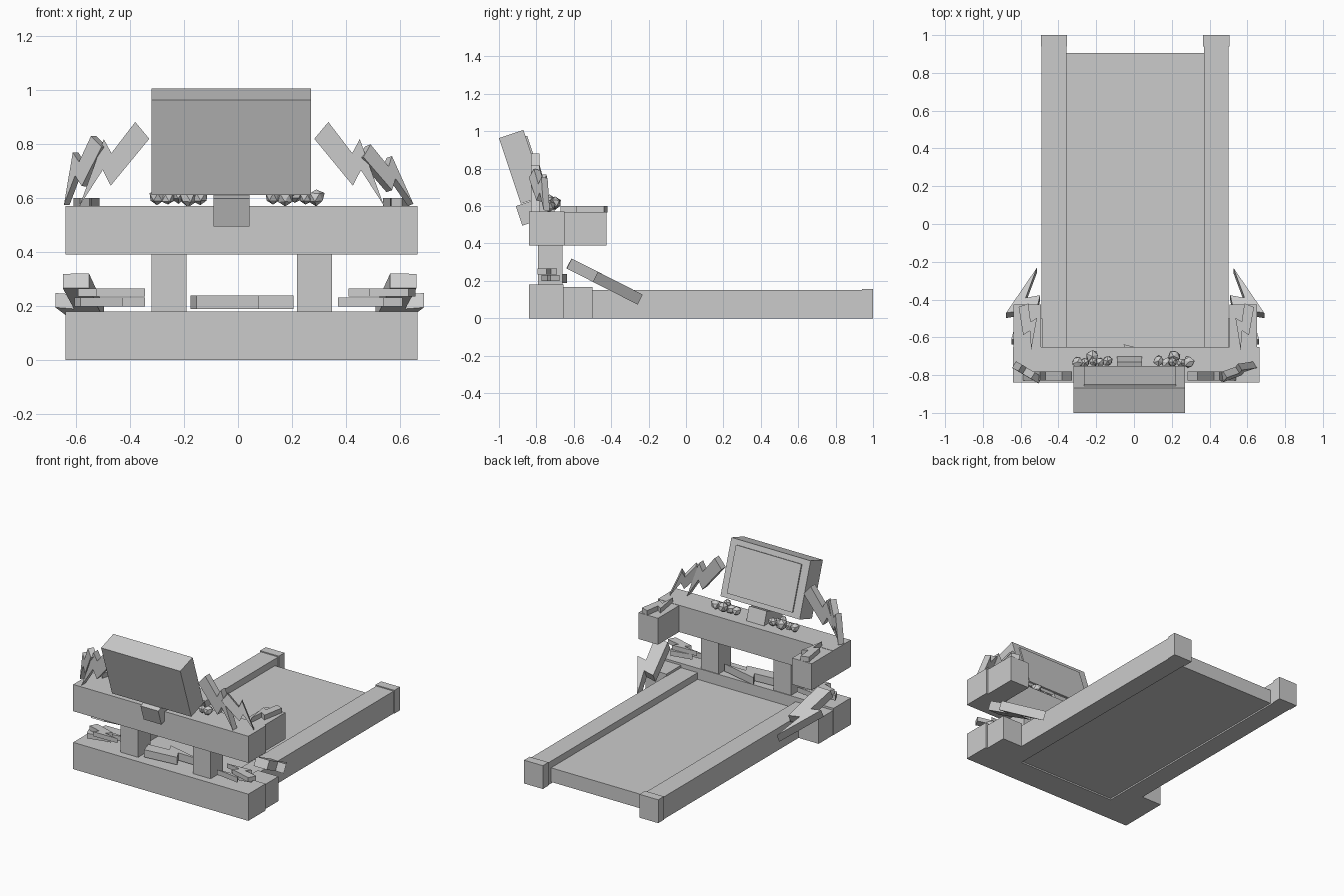
import bpy, bmesh, math, random
from mathutils import Vector, Matrix

if "Cube" in bpy.data.objects:
    bpy.data.objects.remove(bpy.data.objects["Cube"])

random.seed(4)
grey = bpy.data.materials.new("plain_grey")
grey.diffuse_color = (0.6, 0.6, 0.6, 1)
grey.use_nodes = True
grey.node_tree.nodes["Principled BSDF"].inputs["Base Color"].default_value = grey.diffuse_color


def finish(name, bm):
    bmesh.ops.recalc_face_normals(bm, faces=bm.faces)
    me = bpy.data.meshes.new(name)
    bm.to_mesh(me)
    bm.free()
    me.materials.append(grey)
    ob = bpy.data.objects.new(name, me)
    bpy.context.collection.objects.link(ob)
    return ob


def box(name, x, y, z, matrix=Matrix()):
    """Box from its x, y and z ranges, optionally placed by a matrix."""
    bm = bmesh.new()
    bmesh.ops.create_cube(bm, size=1)
    for v in bm.verts:
        v.co = matrix @ Vector([(a + b) / 2 + c * (b - a)
                                for c, (a, b) in zip(v.co, (x, y, z))])
    return finish(name, bm)


# Bolt outline: (distance from the tip, sideways), for a length of 1
BOLT = [(0, 0), (.43, .052), (.36, -.113), (.98, -.11),
        (1.02, .11), (.62, .094), (.68, .245)]


def bolt(name, tip, top, normal, side=1, thick=.04, width=1):
    """Lightning bolt slab, centred on the line from tip to top."""
    tip, top, n = Vector(tip), Vector(top), Vector(normal).normalized()
    u = top - tip
    n = (n - u * (n.dot(u) / u.length_squared)).normalized()
    v = u.cross(n) * side * width
    bm = bmesh.new()
    low = [bm.verts.new(tip + u * a + v * b - n * thick / 2) for a, b in BOLT]
    face = bm.faces.new(low)
    ext = bmesh.ops.extrude_face_region(bm, geom=[face])["geom"]
    new = [g for g in ext if isinstance(g, bmesh.types.BMVert)]
    bmesh.ops.translate(bm, verts=new, vec=n * thick)
    return finish(name, bm)


# Base and console bars, belt
box("base_bar", (-.64, .665), (-.84, -.655), (0, .18))
box("console_bar", (-.64, .665), (-.84, -.65), (.39, .57))
box("running_belt", (-.365, .375), (-.66, .905), (.01, .105))

# Paired rails, caps, wings, arms and posts
for s, label in ((-1, "left"), (1, "right")):
    def span(a, b, c=.0065):
        return tuple(sorted((c + s * a, c + s * b)))
    box(label + "_rail", span(.365, .495), (-.66, .95), (0, .15))
    box(label + "_rail_cap", span(.36, .5), (.94, 1), (0, .157))
    box(label + "_base_wing", span(.49, .645), (-.66, -.5), (0, .166))
    box(label + "_console_arm", span(.5, .645), (-.66, -.425), (.39, .568))
    box(label + "_post", span(.205, .335, .014), (-.79, -.66), (.17, .4))

# Tilted screen: local y runs through its depth, local z up its height
tilt = Matrix.Translation((0, -.883, .612)) @ Matrix.Rotation(math.radians(18.4), 4, 'X')
box("screen_body", (-.32, .27), (0, .138), (0, .37), tilt)
box("screen_panel", (-.265, .223), (.13, .147), (.03, .335), tilt)
neck = Matrix.Translation((0, -.875, .495)) @ Matrix.Rotation(math.radians(18.4), 4, 'X')
box("screen_neck", (-.09, .042), (0, .188), (0, .11), neck)

# Small rocks either side of the neck
for label, cx in (("left", -.215), ("right", .205)):
    for i, (dx, y, z, r) in enumerate([(-.085, -.73, .603, .032), (-.045, -.735, .6, .027),
                                       (-.005, -.70, .615, .036), (.03, -.735, .6, .032),
                                       (.075, -.725, .603, .03), (0, -.73, .635, .025)]):
        bm = bmesh.new()
        bmesh.ops.create_icosphere(bm, subdivisions=1, radius=r)
        for v in bm.verts:
            v.co *= random.uniform(.85, 1.12)
        rot = Matrix.Rotation(random.uniform(0, 6), 4, 'Z')
        mirror = -1 if cx > 0 else 1
        bm.transform(Matrix.Translation((cx - dx * mirror * -1, y, z)) @ rot)
        finish(f"{label}_rock_{i}", bm)

# Upright bolts beside the screen
for s, label in ((-1, "left"), (1, "right")):
    c = -.023
    bolt(label + "_upright_bolt", (c + s * .564, -.805, .572), (c + s * .332, -.805, .851),
         (0, -1, 0), side=s, thick=.046)
bolt("left_turned_bolt", (-.635, -.745, .575), (-.515, -.815, .81),
     (-.5, -.86, .05), side=-1, thick=.04)
bolt("right_turned_bolt", (.64, -.745, .575), (.468, -.81, .772),
     (.4, -.86, .3), side=1, thick=.04)

# Bolts lying on the console arms
bolt("left_arm_bolt", (-.545, -.67, .583), (-.585, -.43, .583), (0, 0, 1), 1, .034)
bolt("right_arm_bolt", (.565, -.67, .583), (.61, -.43, .583), (0, 0, 1), -1, .034)

# Bolts leaning on the outside of the base
for s, label in ((-1, "left"), (1, "right")):
    bolt(label + "_leaning_bolt", (.006 + s * .52, -.245, .1), (.006 + s * .607, -.625, .293),
         (0, .456, .89), side=-s, thick=.06)

# Bolts piled flat on the base bar
bolt("middle_bolt", (.205, -.70, .213), (-.165, -.74, .213), (0, 0, 1), 1, .05)
bolt("left_lower_bolt", (-.345, -.69, .215), (-.595, -.75, .215), (0, 0, 1), 1, .034)
bolt("left_upper_bolt", (-.345, -.79, .25), (-.58, -.71, .25), (0, 0, 1), -1, .03)
bolt("right_lower_bolt", (.37, -.75, .215), (.6, -.70, .215), (0, 0, 1), 1, .034)
bolt("right_upper_bolt", (.41, -.70, .25), (.645, -.77, .25), (0, 0, 1), -1, .03)
